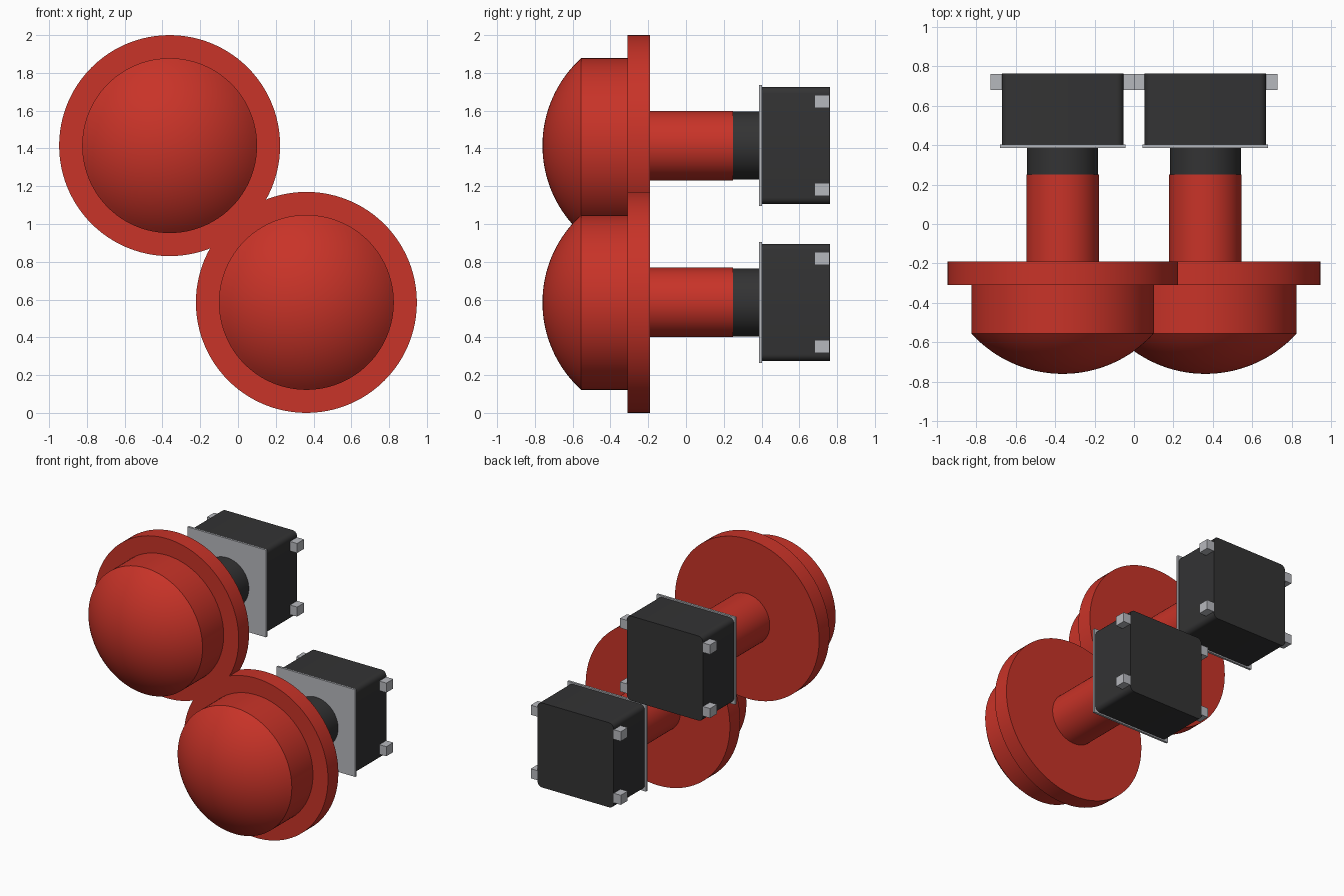
import bpy, bmesh, math
from mathutils import Matrix

if "Cube" in bpy.data.objects:
    bpy.data.objects.remove(bpy.data.objects["Cube"])


def material(name, rgb):
    m = bpy.data.materials.new(name)
    m.diffuse_color = (*rgb, 1)
    m.use_nodes = True
    m.node_tree.nodes["Principled BSDF"].inputs["Base Color"].default_value = m.diffuse_color
    return m


RED = material("red plastic", (0.58, 0.033, 0.021))
BLACK = material("black plastic", (0.033, 0.033, 0.034))
GREY = material("grey metal", (0.47, 0.48, 0.51))


def finish(bm, name, mat, smooth=False):
    bmesh.ops.recalc_face_normals(bm, faces=bm.faces)
    me = bpy.data.meshes.new(name)
    bm.to_mesh(me)
    bm.free()
    me.materials.append(mat)
    ob = bpy.data.objects.new(name, me)
    bpy.context.collection.objects.link(ob)
    if smooth:
        bpy.ops.object.select_all(action='DESELECT')
        ob.select_set(True)
        bpy.context.view_layer.objects.active = ob
        bpy.ops.object.shade_smooth_by_angle(angle=math.radians(30))
    return ob


def lathe(name, profile, mat, cx, cz, sides=96):
    """Spin (radius, y) points around a front-to-back axis; ends on the axis."""
    bm = bmesh.new()
    vs = [bm.verts.new((r, y, 0)) for r, y in profile]
    es = [bm.edges.new(p) for p in zip(vs, vs[1:])]
    bmesh.ops.spin(bm, geom=vs + es, cent=(0, 0, 0), axis=(0, 1, 0),
                   angle=2 * math.pi, steps=sides)
    bmesh.ops.remove_doubles(bm, verts=bm.verts, dist=1e-5)
    bmesh.ops.translate(bm, verts=bm.verts, vec=(cx, 0, cz))
    return finish(bm, name, mat, True)


def box(name, centre, size, mat, round_edges=0):
    bm = bmesh.new()
    bmesh.ops.create_cube(bm, size=1, matrix=Matrix.Translation(centre) @ Matrix.Diagonal((*size, 1)))
    if round_edges:
        # round only the edges running front to back
        edges = [e for e in bm.edges if abs(e.verts[0].co.y - e.verts[1].co.y) > 0.1]
        bmesh.ops.bevel(bm, geom=edges, offset=round_edges, segments=5,
                        profile=0.5, affect='EDGES')
    return finish(bm, name, mat, bool(round_edges))


def push_button(label, cx, cz):
    # domed cap, flange and stem in one turned piece
    r, front, rim = 0.463, -0.76, -0.555
    h = rim - front
    R = (r * r + h * h) / (2 * h)
    a = math.asin(r / R)
    dome = [(R * math.sin(a * i / 16), front + R - R * math.cos(a * i / 16)) for i in range(17)]
    lathe(label + "_button_cap", dome + [(r, -0.31), (0.585, -0.31), (0.585, -0.19),
          (0.184, -0.19), (0.184, 0.25), (0, 0.25)], RED, cx, cz)
    # switch plunger
    lathe(label + "_plunger", [(0, 0.24), (0.18, 0.24), (0.18, 0.41), (0, 0.41)], BLACK, cx, cz)
    # switch body with its front plate
    box(label + "_front_plate", (cx, 0.394, cz), (0.636, 0.016, 0.64), GREY)
    box(label + "_switch_body", (cx, 0.581, cz), (0.616, 0.362, 0.62), BLACK, 0.035)
    # four terminals
    for sx in (-1, 1):
        for sz in (-1, 1):
            box(label + "_terminal", (cx + sx * 0.33, 0.72, cz + sz * 0.233),
                (0.07, 0.08, 0.07), GREY)


push_button("upper", -0.362, 1.415)
push_button("lower", 0.362, 0.585)
